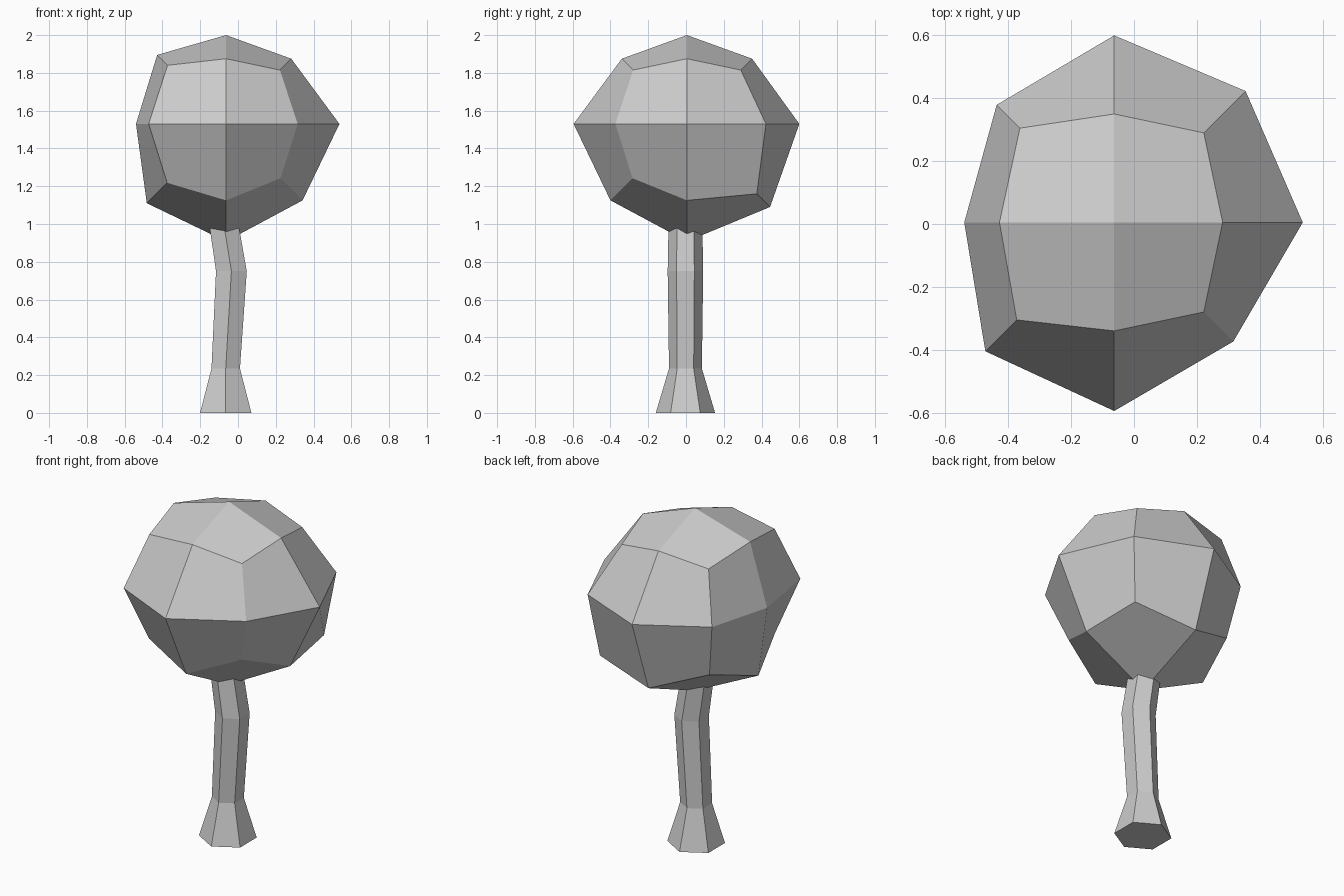
import bpy, bmesh, math
from mathutils import Vector

if "Cube" in bpy.data.objects:
    bpy.data.objects.remove(bpy.data.objects["Cube"])


def add_object(name, bm):
    bmesh.ops.recalc_face_normals(bm, faces=bm.faces)
    mesh = bpy.data.meshes.new(name)
    bm.to_mesh(mesh)
    bm.free()
    obj = bpy.data.objects.new(name, mesh)
    bpy.context.collection.objects.link(obj)
    return obj


# Crown: once-subdivided cube, each vertex scaled along its own direction
# REACH[z][y][x], each axis running from -1 to +1
REACH = [
    [[.312, .405, .288], [.42, .622, .405], [.32, .44, .37]],
    [[.41, .60, .379], [.477, 0, .60], [.374, .595, .418]],
    [[.31, .345, .285], [.365, .47, .345], [.30, .345, .285]],
]
CENTRE = Vector((-.063, .005, 1.53))
bm = bmesh.new()
bmesh.ops.create_cube(bm, size=2)
bmesh.ops.subdivide_edges(bm, edges=bm.edges[:], cuts=1, use_grid_fill=True)
for v in bm.verts:
    x, y, z = (round(c) for c in v.co)
    v.co = CENTRE + Vector((x, y, z)) * REACH[z + 1][y + 1][x + 1]
add_object("crown", bm)

# Trunk: six-sided rings (centre x, height, radius), flared foot and slight bend
RINGS = [(-.065, 0, .157), (-.065, .235, .087), (-.035, .75, .094), (-.088, 1.08, .088)]
bm = bmesh.new()
rings = []
for cx, z, r in RINGS:
    angles = [math.radians(30 + 60 * i) for i in range(6)]
    rings.append([bm.verts.new((cx + r * math.cos(a), -.003 + r * math.sin(a), z))
                  for a in angles])
for low, high in zip(rings, rings[1:]):
    for i in range(6):
        j = (i + 1) % 6
        bm.faces.new((low[i], low[j], high[j], high[i]))
bm.faces.new(rings[0][::-1])
bm.faces.new(rings[-1])
add_object("trunk", bm)
